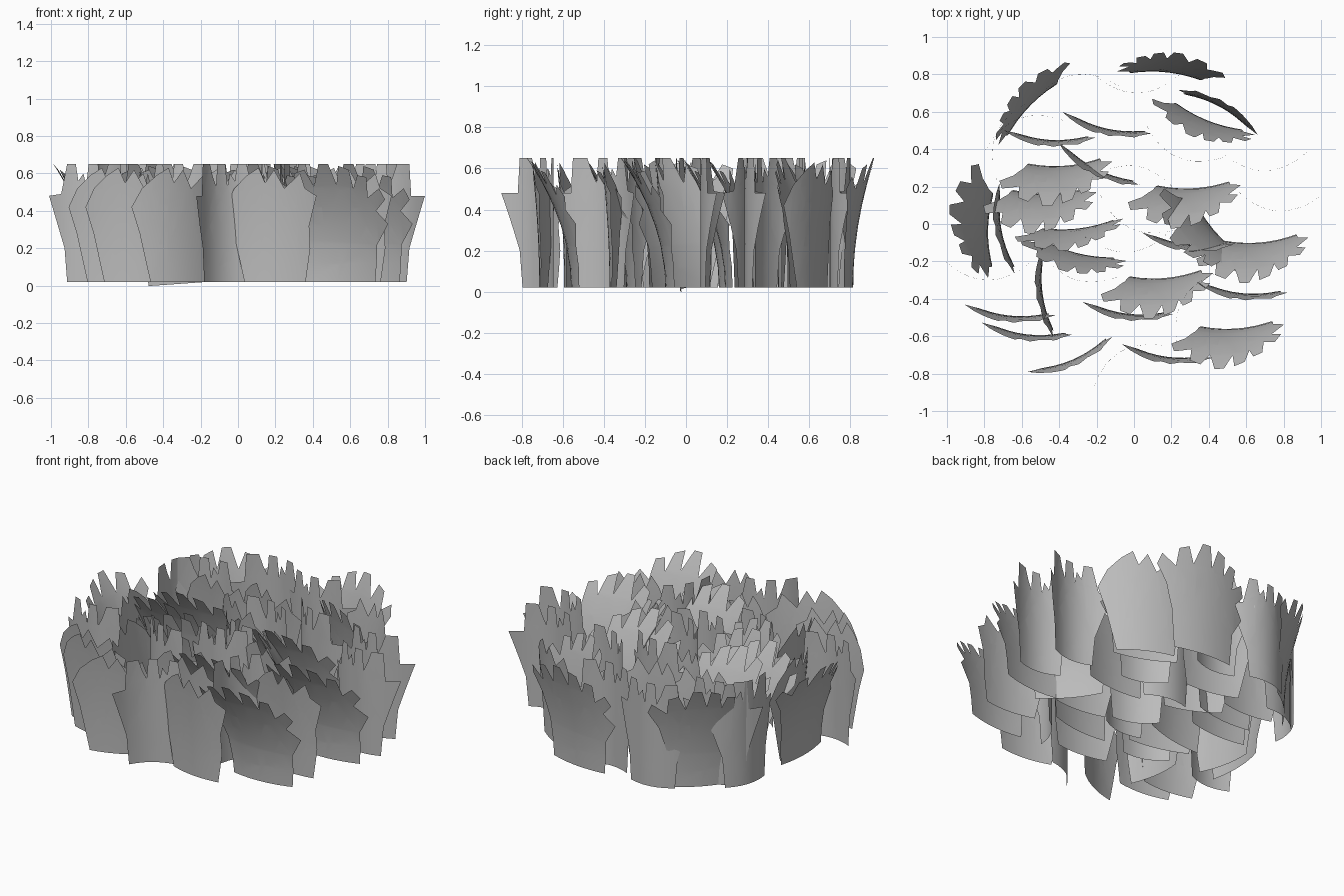
import bpy
import bmesh
from math import radians

old_cube = bpy.data.objects.get("Cube")
if old_cube:
    bpy.data.objects.remove(old_cube, do_unlink=True)

# One plain grey for every blade sheet
grey = bpy.data.materials.new("plain_grey")
grey.use_nodes = True
grey.diffuse_color = (0.5, 0.5, 0.5, 1)
grey.node_tree.nodes["Principled BSDF"].inputs["Base Color"].default_value = grey.diffuse_color

BASE = 0.02
TOP = 0.65

# Ragged outlines: position across the sheet, height
UPRIGHT_OUTLINE = [
    (.21, BASE), (.18, .2), (0, .48), (.14, .49), (.21, TOP), (.31, TOP), (.34, .56),
    (.4, .6), (.43, .53), (.46, TOP), (.57, TOP), (.59, .53), (.64, .58), (.69, TOP),
    (.83, TOP), (.85, .48), (1, .48), (.83, .2), (.8, BASE)]

ROUNDED_OUTLINE = [
    (.21, BASE), (.09, .28), (0, .42), (.1, .52), (.25, .59), (.38, .63), (.45, .55),
    (.55, .62), (.66, .52), (.83, .6), (.88, .52), (1, .48), (.92, .32),
    (.93, .2), (.88, BASE)]

LEANING_OUTLINE = [
    (.2, BASE), (.17, .25), (.1, .4), (0, .5), (.04, .56), (.18, .5), (.2, .6),
    (.3, .62), (.36, .53), (.44, TOP), (.53, TOP), (.57, .54), (.62, .64), (.71, .62),
    (.72, .52), (.78, .59), (.86, .58), (.84, .47), (.96, .52), (1, .46), (.9, .4),
    (1, .33), (.88, .22), (.85, BASE)]


def cut_sheet(bm, position, normal):
    """Add a line of vertices across the flat sheet so that it can bend."""
    everything = bm.verts[:] + bm.edges[:] + bm.faces[:]
    bmesh.ops.bisect_plane(bm, geom=everything, dist=0.00001,
                           plane_co=position, plane_no=normal)


def make_sheet(name, outline, chord, bulge, lean, skew=0.0):
    """Cut a flat ragged sheet, then bow it sideways and bend its top over."""
    bm = bmesh.new()
    face = bm.faces.new([bm.verts.new((u, 0, z)) for u, z in outline])
    face.normal_update()
    bmesh.ops.triangulate(bm, faces=[face])
    for step in range(1, 10):
        cut_sheet(bm, (step / 10, 0, 0), (1, 0, 0))
    for step in range(1, 7):
        cut_sheet(bm, (0, 0, BASE + step / 10), (0, 0, 1))
    for vert in bm.verts:
        u, z = vert.co.x, vert.co.z
        bend = ((z - BASE) / (TOP - BASE)) ** 2
        vert.co.x = (u - 0.5) * chord - skew * bend
        vert.co.y = bulge * ((2 * u - 1) ** 2 - 1) - lean * bend
    bm.normal_update()
    mesh = bpy.data.meshes.new(name)
    bm.to_mesh(mesh)
    bm.free()
    mesh.materials.append(grey)
    mesh.shade_smooth()
    return mesh


def scatter(name, mesh, places):
    """Stand copies of a sheet at x, y, turned by an angle in degrees."""
    for index, (x, y, angle) in enumerate(places, start=1):
        sheet = bpy.data.objects.new(f"{name}_{index}", mesh)
        sheet.location = (x, y, 0)
        sheet.rotation_euler.z = radians(angle)
        bpy.context.collection.objects.link(sheet)
    return sheet


# Upright sheets with a strong bow
upright = make_sheet("upright_sheet", UPRIGHT_OUTLINE, chord=0.46, bulge=0.1, lean=0)
scatter("upright_sheet", upright, [
    (-.58, .47, 200), (-.3, .7, 188), (-.65, .43, 251), (.02, .8, 1), (.27, .45, -24),
    (.7, .385, 1), (.77, .17, -5), (0, .21, 171), (.02, .07, -26), (-.03, -.05, 5),
    (-.78, -.2, 0), (-.29, -.2, -20), (.35, -.45, 239), (-.03, -.775, 213)])

# Rounded sheets, nearly flat, with the top tipping slightly forward
rounded = make_sheet("rounded_sheet", ROUNDED_OUTLINE, chord=0.49, bulge=0.05, lean=0.04)
scatter("rounded_sheet", rounded, [
    (-.66, -.44, -6), (-.57, -.54, -7), (-.03, -.43, -7), (.18, -.66, -8), (.58, -.32, -6),
    (.29, -.06, -7), (-.45, .5, -4), (-.14, .56, -13), (-.18, .34, -27), (-.35, -.68, 23),
    (-.44, -.36, -83), (.44, .58, 151), (-.66, -.02, -80)])

# Sheets that bend far over at the top
leaning = make_sheet("leaning_sheet", LEANING_OUTLINE, chord=0.58, bulge=0.06, lean=0.21, skew=0.08)
scatter("leaning_sheet", leaning, [
    (-.39, .37, 3), (-.47, .22, 0), (.3, .25, 2), (.66, -.04, 4), (.15, -.23, 4),
    (.53, -.5, 3), (.47, .01, -50), (-.72, -.02, -92)])

# Sheets that bend over a little
tipped = make_sheet("tipped_sheet", LEANING_OUTLINE, chord=0.57, bulge=0.055, lean=0.11, skew=0.03)
slanted = scatter("tipped_sheet", tipped, [
    (.4, .61, -23), (.18, .755, 173), (-.51, .6, 225), (-.3, -.1, -15), (-.31, .03, 6)])
slanted.location.z = -BASE / 2
slanted.rotation_euler.y = radians(-4)
